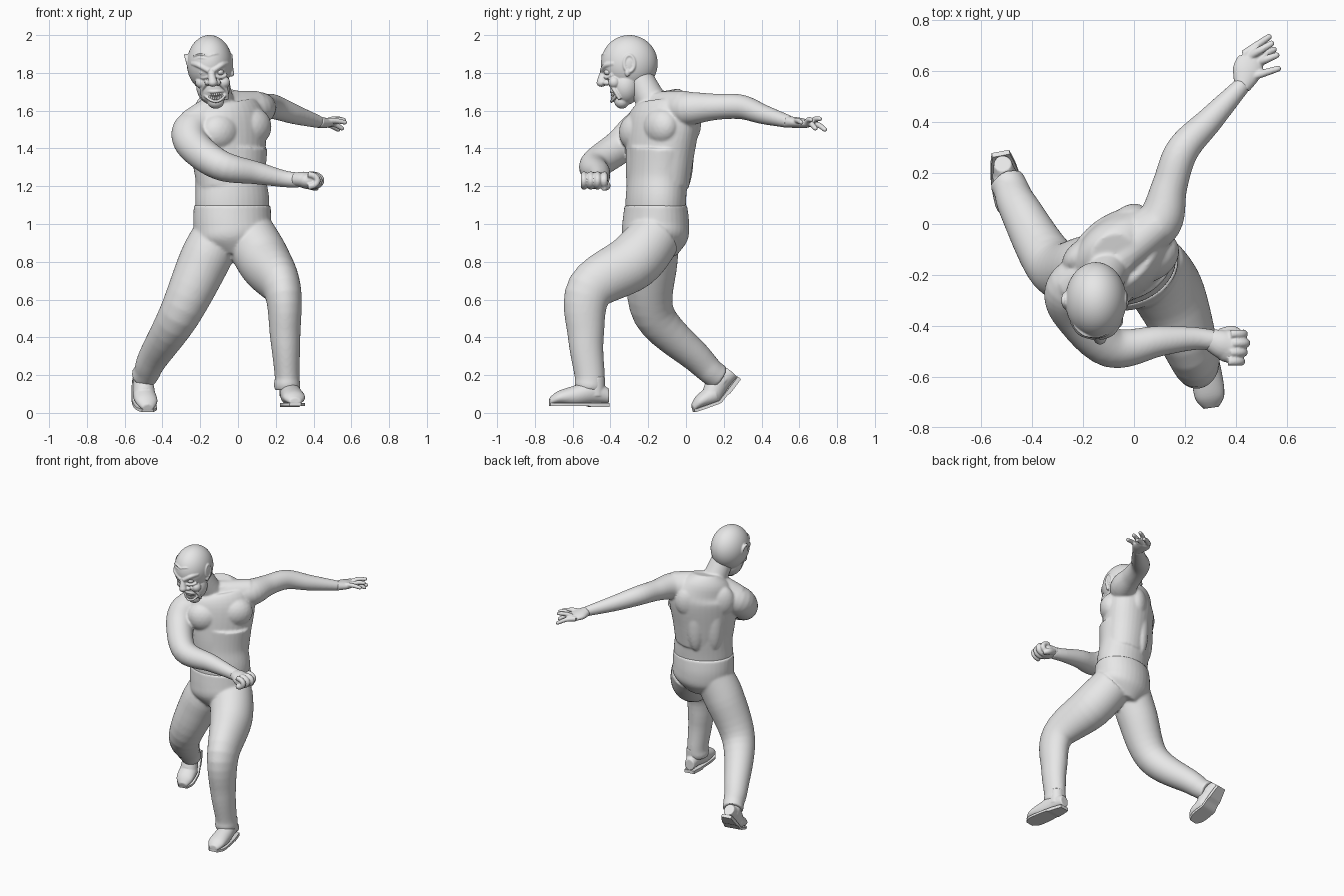
import bpy, bmesh
from math import sin, cos, pi, radians
from mathutils import Vector, Matrix

if "Cube" in bpy.data.objects:
    bpy.data.objects.remove(bpy.data.objects["Cube"])

grey = (0.8, 0.8, 0.8, 1)
clay = bpy.data.materials.new("plain grey")
clay.use_nodes = True
clay.diffuse_color = grey
clay.node_tree.nodes["Principled BSDF"].inputs["Base Color"].default_value = grey

SIDES = 36
TURN = [2 * pi * i / SIDES for i in range(SIDES)]
ACROSS, BACK, UP = Vector((1, 0, 0)), Vector((0, 1, 0)), Vector((0, 0, 1))


def skin(mesh, rings, loop=False):
    """Bridge rings of points; cap the ends unless it loops."""
    rows = [[mesh.verts.new(point) for point in ring] for ring in rings]
    pairs = list(zip(rows, rows[1:]))
    if loop:
        pairs.append((rows[-1], rows[0]))
    else:
        mesh.faces.new(rows[0][::-1])
        mesh.faces.new(rows[-1])
    for a, b in pairs:
        for i in range(len(a)):
            j = i - 1
            mesh.faces.new((a[j], a[i], b[i], b[j]))


def spline(rows, steps=6):
    """Smooth curve through rows of any numbers."""
    keys = [Vector(row) for row in rows]
    keys = [keys[0]] + keys + [keys[-1]]
    out = []
    for before, start, end, after in zip(keys, keys[1:], keys[2:], keys[3:]):
        leave, arrive = (end - before) / 2, (after - start) / 2
        for k in range(steps):
            t = k / steps
            ease = t * t * (3 - 2 * t)
            out.append(start.lerp(end, ease) + leave * t * (1 - t) ** 2 - arrive * t * t * (1 - t))
    return out + [keys[-1]]


def loft(mesh, rows, wide, loop=False):
    """Tube through (x, y, z, radius) rows; a fifth number flattens it, wide points along the radius."""
    rows = [(*row[:4], row[-1]) for row in rows]
    path = rows if loop else spline(rows)
    rings = []
    for i, row in enumerate(path):
        ahead = path[(i + 1) % len(path)] if loop else path[min(i + 1, len(path) - 1)]
        behind = path[i - 1] if loop else path[max(i - 1, 0)]
        along = (Vector(ahead[:3]) - Vector(behind[:3])).normalized()
        u = (wide - along * along.dot(wide)).normalized()
        v = along.cross(u)
        rings.append([Vector(row[:3]) + u * row[3] * cos(a) + v * row[4] * sin(a) for a in TURN])
    skin(mesh, rings, loop)


def ball(mesh, centre, radii, yaw=0, detail=3):
    place = Matrix.Translation(centre) @ Matrix.Rotation(yaw, 4, 'Z') @ Matrix.Diagonal((*radii, 1))
    bmesh.ops.create_icosphere(mesh, subdivisions=detail, radius=1, matrix=place)


def finish(name, mesh, voxel=0, relax=3):
    """Turn the parts into one object, fused into a single skin when voxel is set."""
    bmesh.ops.recalc_face_normals(mesh, faces=mesh.faces)
    data = bpy.data.meshes.new(name)
    mesh.to_mesh(data)
    mesh.free()
    data.materials.append(clay)
    part = bpy.data.objects.new(name, data)
    bpy.context.collection.objects.link(part)
    if voxel:
        fuse = part.modifiers.new("fuse", 'REMESH')
        fuse.mode = 'VOXEL'
        fuse.voxel_size = voxel
        fuse.use_smooth_shade = True
        smooth = part.modifiers.new("relax", 'SMOOTH')
        smooth.factor = 0.5
        smooth.iterations = relax
    else:
        bpy.ops.object.select_all(action='DESELECT')
        part.select_set(True)
        bpy.context.view_layer.objects.active = part
        bpy.ops.object.shade_smooth_by_angle(angle=radians(40))


# Torso: twisted chest and abdomen
body = bmesh.new()
twist = radians(37)
side = Vector((cos(twist), sin(twist), 0))
front = side.cross(UP)
loft(body, [(-.04, -.15, 1.2, .19, .15), (-.05, -.14, 1.35, .21, .16), (-.06, -.12, 1.55, .23, .16),
            (-.08, -.11, 1.64, .17, .12), (-.08, -.12, 1.7, .09, .08)], side)
loft(body, [(-.03, -.16, 1, .19, .15), (-.03, -.16, 1.12, .2, .155), (-.04, -.15, 1.25, .19, .155),
            (-.04, -.14, 1.4, .2, .16)], side + ACROSS)

# Chest, spine and shoulder blade muscles
heart = Vector((-.06, -.13, 1.5))
for s in (-1, 1):
    ball(body, heart + (side * .105 + UP * .015) * s + front * .08, (.115, .088, .105), twist)
    ball(body, heart + side * s * .06 - front * .105 - UP * .13, (.06, .045, .2), twist)
    ball(body, heart + side * s * .11 - front * .09 + UP * .03, (.09, .06, .11), twist)

# Neck and the slopes down to each shoulder
collar = Vector((-.1, -.17, 1.63))
loft(body, [(-.09, -.14, 1.58, .09), (-.11, -.2, 1.68, .08), (-.14, -.28, 1.84, .07)], ACROSS)
for shoulder in ((.1, 0, 1.63), (-.25, -.25, 1.53)):
    loft(body, [(*collar, .07), (*collar.lerp(Vector(shoulder), .5), .075), (*shoulder, .075)], UP)

# Left arm stretched back
wrist = Vector((.43, .55, 1.54))
palm = Vector((.46, .65, 1.53))
loft(body, [(0, -.06, 1.6, .09), (.1, .01, 1.61, .09), (.14, .15, 1.62, .07), (.19, .29, 1.62, .065),
            (.3, .41, 1.58, .052), (*wrist, .033)], UP)

# Right arm folded across the body
loft(body, [(-.17, -.2, 1.53, .1), (-.25, -.26, 1.49, .1), (-.23, -.35, 1.41, .09), (-.09, -.485, 1.31, .08),
            (.1, -.46, 1.27, .06), (.24, -.45, 1.24, .045), (.33, -.46, 1.23, .04)], UP)
finish("torso_and_arms", body, .007, 9)

# Open hand: palm, four spread fingers, thumb
hands = bmesh.new()
loft(hands, [(*wrist.lerp(palm, -.2), .03), (*wrist.lerp(palm, .5), .028, .058), (*palm, .02, .05)], UP)


def finger(base, reach):
    tip = base + reach
    bend = base + reach / 2 + UP * .01
    loft(hands, [(*base, .017), (*bend, .015), (*tip, .012)], UP)
    ball(hands, tip, (.012, .012, .012))


for k in range(4):
    spread = Vector((.02, -.01, 0)) * (k - 1.5)
    finger(palm + spread, Vector((.1, .07 - .01 * k, .06 * (k % 2) - .03)) * (1 - .1 * k))
finger(wrist.lerp(palm, .2), Vector((.13, .04, 0)))

# Fist: palm, curled fingers, thumb
fist = Vector((.37, -.48, 1.23))
loft(hands, [(.3, -.455, 1.235, .036, .044), (.34, -.47, 1.235, .042, .055), (*fist, .045, .06)], UP)
ball(hands, fist, (.06, .065, .045))
for k in range(4):
    knuckle = fist + BACK * (.036 * k - .06) + ACROSS * (.02 - .01 * abs(k - 2))
    curl = [knuckle + ACROSS * .05 * sin(a) + UP * .032 * cos(a) for a in TURN[::3] if a <= pi]
    loft(hands, [(*point, .017) for point in curl], BACK)
loft(hands, [(.34, -.43, 1.22, .02), (.39, -.42, 1.2, .02), (.42, -.44, 1.19, .015)], UP)
finish("hands", hands, .005, 2)

# Trousers: hips, bent front leg, trailing back leg
legs = bmesh.new()
loft(legs, [(-.03, -.16, 1.1, .206, .163), (-.03, -.16, 1, .208, .175), (-.02, -.165, .92, .2, .17),
            (-.01, -.17, .84, .11, .12)], ACROSS + BACK / 4)
loft(legs, [(.06, -.16, .94, .14), (.14, -.28, .8, .14, .15), (.235, -.51, .65, .1, .125), (.25, -.53, .4, .08, .095),
            (.26, -.51, .2, .066, .08), (.26, -.51, .15, .07, .08), (.26, -.51, .12, .066, .07)], ACROSS)
loft(legs, [(-.11, -.16, .94, .13), (-.18, -.18, .8, .135), (-.31, -.17, .52, .11), (-.45, .06, .29, .08),
            (-.48, .13, .22, .07), (-.5, .17, .19, .07)], ACROSS)
finish("trousers", legs, .008, 7)


# Shoes in a heel-based frame; the toe part can bend up
def shoe(name, heel, forward, bend):
    ahead = Vector(forward).normalized()
    right = ahead.cross(UP).normalized()
    above = right.cross(ahead)
    ball_of_foot = .17

    def place(length, width, height):
        past = max(0, length - ball_of_foot)
        if past:
            length = ball_of_foot + past * cos(bend) - height * sin(bend)
            height = past * sin(bend) + height * cos(bend)
        return Vector(heel) + ahead * length + right * width + above * height

    # rows: distance from heel, middle height, half width, half height
    rows = spline([(0, .06, .035, .04), (.08, .08, .05, .06), (.18, .06, .06, .055),
                   (.27, .05, .058, .035), (.315, .03, .03, .02)])
    upper = bmesh.new()
    skin(upper, [[place(l, w * cos(a), max(.015, h + t * sin(a))) for a in TURN] for l, h, w, t in rows])
    skin(upper, [[place(.07 + .05 * cos(a), .05 * sin(a), h) for a in TURN] for h in (.06, .1, .16)])
    finish(name + "_shoe", upper, .005)
    sole = bmesh.new()
    rings = []
    for l, h, w, t in rows:
        low, top = (0 if l < .1 else .006), .022
        rings.append([place(l, x * w, z) for x, z in ((1, low), (-1, low), (-1, top), (1, top))])
    skin(sole, rings)
    finish(name + "_sole", sole)


shoe("left", (.26, -.41, .03), (.14, -1, 0), 0)
shoe("right", (-.525, .285, .178), (.12, -.62, -.77), radians(31))


# Head, leaning slightly so the chin moves to its left
def at(u, y, z):
    return (.16 * (1.85 - z) - .15 + u, y, z)


def crease(points, radius, wide):
    loft(head, [(*at(*point), radius) for point in points], wide)


head = bmesh.new()
ball(head, at(0, -.3, 1.85), (.12, .15, .15), detail=5)
ball(head, at(0, -.32, 1.73), (.09, .08, .1), detail=5)
ball(head, at(0, -.34, 1.65), (.045, .04, .04))

# Hooked nose
loft(head, [(*at(0, -.43, 1.83), .014), (*at(0, -.443, 1.78), .02), (*at(0, -.447, 1.75), .026)], ACROSS)
ball(head, at(0, -.447, 1.748), (.026, .027, .022))
for s in (-1, 1):
    # nostril, cheek, brow, eye bag, smile fold
    ball(head, at(s * .026, -.42, 1.748), (.017, .022, .015))
    ball(head, at(s * .06, -.38, 1.75), (.032, .032, .032))
    crease([(s * .09, -.38, 1.85), (s * .06, -.425, 1.84), (s * .01, -.443, 1.81)], .014, UP)
    crease([(s * .08, -.39, 1.79), (s * .05, -.415, 1.775), (s * .02, -.43, 1.78)], .008, UP)
    crease([(s * .03, -.41, 1.75), (s * .065, -.38, 1.71), (s * .06, -.35, 1.66)], .01, ACROSS)
    # forehead wrinkles
    for z in (1.87, 1.89):
        crease([(s * .08, -.4, z), (s * .04, -.435, z + .01), (0, -.444, z)], .005, UP)
    # ear rim, bowl and lobe
    rim = [(*at(s * (.115 + .005 * sin(a)), .027 * cos(a) - .3, 1.85 + .043 * sin(a)), .009) for a in TURN]
    loft(head, rim, ACROSS, loop=True)
    ball(head, at(s * .11, -.3, 1.845), (.012, .026, .042))
    ball(head, at(s * .11, -.31, 1.8), (.012, .014, .02))

# Grinning lips
lips = []
for a in TURN:
    lift = .02 * cos(a) ** 2
    lips.append((*at(.056 * cos(a), lift * 1.4 - .395, 1.675 + .026 * sin(a) + lift), .008))
loft(head, lips, BACK, loop=True)
finish("head", head, .0042, 2)

# Eyes and bared teeth
eyes = bmesh.new()
for s in (-1, 1):
    ball(eyes, at(s * .046, -.412, 1.804), (.022, .022, .017))
finish("eyes", eyes)
teeth = bmesh.new()
for row in (-1, 1):
    for k in range(-4, 5):
        u = k * .01
        ball(teeth, at(u, 9 * u * u - .39, 1.675 + row * .011 + 7 * u * u), (.006, .008, .011))
finish("teeth", teeth)
